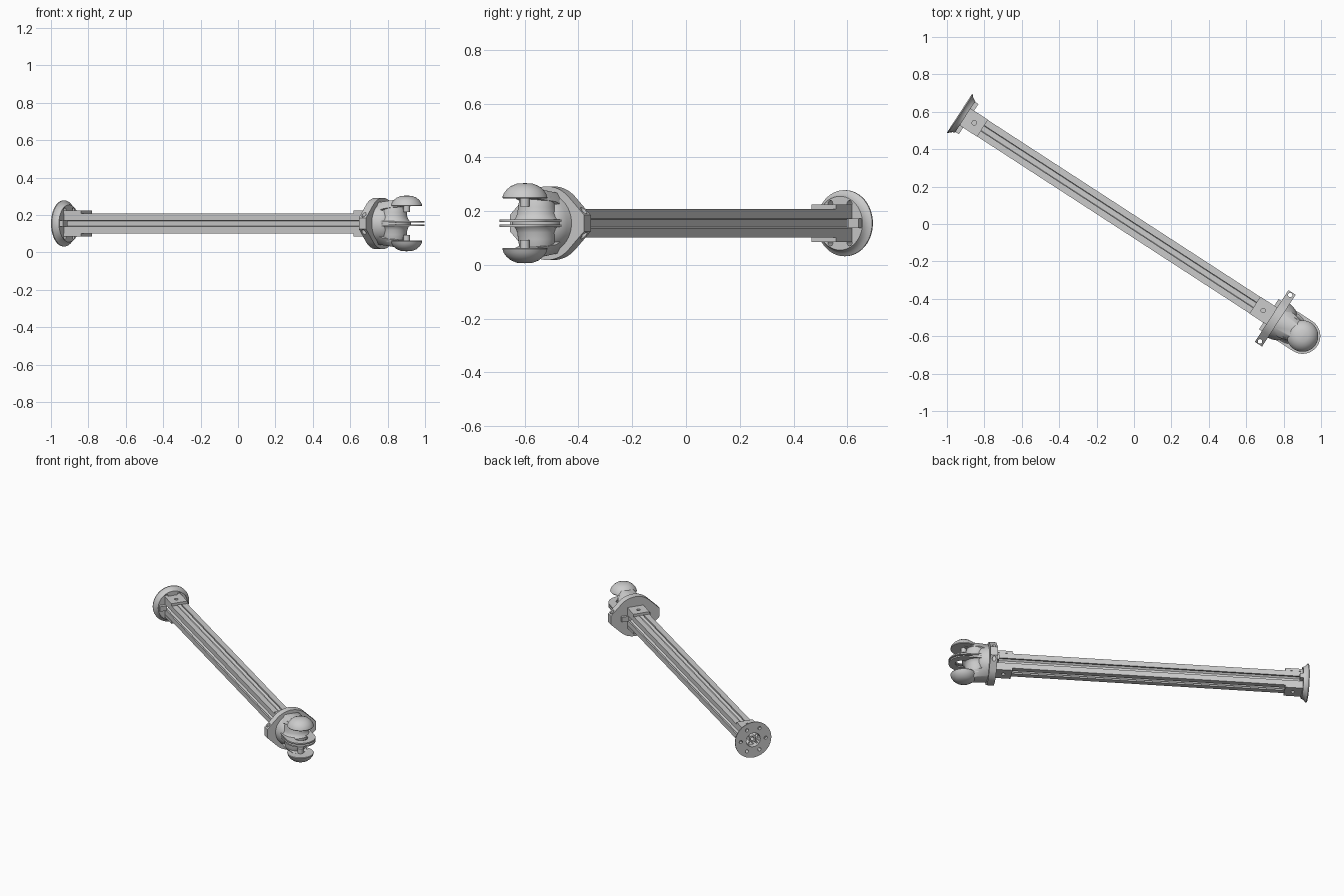
import bpy, bmesh
from math import sin, cos, pi, radians
from mathutils import Matrix, Vector

if "Cube" in bpy.data.objects:
    bpy.data.objects.remove(bpy.data.objects["Cube"])

grey = bpy.data.materials.new("light grey plastic")
grey.use_nodes = True
grey.diffuse_color = (0.6, 0.6, 0.6, 1)
grey.node_tree.nodes["Principled BSDF"].inputs["Base Color"].default_value = (0.6, 0.6, 0.6, 1)

# Arm frame: x runs along the arm, y across it, z up
FRAME = Matrix.Translation((-0.933, 0.592, 0.155)) @ Matrix.Rotation(radians(-33), 4, "Z")
LENGTH = 2.03
HALF = 0.0525


def finish(name, bm, cutters=()):
    bmesh.ops.remove_doubles(bm, verts=bm.verts, dist=1e-5)
    bmesh.ops.recalc_face_normals(bm, faces=bm.faces)
    mesh = bpy.data.meshes.new(name)
    bm.to_mesh(mesh)
    bm.free()
    ob = bpy.data.objects.new(name, mesh)
    bpy.context.collection.objects.link(ob)
    if cutters:
        for c in cutters:
            mod = ob.modifiers.new("hole", "BOOLEAN")
            mod.operation, mod.solver, mod.object = "DIFFERENCE", "EXACT", c
        bpy.context.view_layer.update()
        deps = bpy.context.evaluated_depsgraph_get()
        cut = bpy.data.meshes.new_from_object(ob.evaluated_get(deps))
        ob.modifiers.clear()
        ob.data = cut
        for c in cutters:
            bpy.data.objects.remove(c)
    ob.data.materials.clear()
    ob.data.materials.append(grey)
    return ob


def place(axis, a, b, h):
    """Map flat coordinates and a height along the axis to a point."""
    return (h, a, b) if axis == "x" else (a, b, h)


def prism(name, pts, h0, h1, axis="z", cutters=()):
    bm = bmesh.new()
    face = bm.faces.new([bm.verts.new(place(axis, a, b, h0)) for a, b in pts])
    out = bmesh.ops.extrude_face_region(bm, geom=[face])
    move = [v for v in out["geom"] if isinstance(v, bmesh.types.BMVert)]
    bmesh.ops.translate(bm, verts=move, vec=Vector(place(axis, 0, 0, h1 - h0)))
    return finish(name, bm, cutters)


def circle(r, n=24, cx=0, cy=0):
    return [(cx + r * cos(2 * pi * i / n), cy + r * sin(2 * pi * i / n)) for i in range(n)]


def rect(a0, a1, b0, b1):
    return [(a0, b0), (a1, b0), (a1, b1), (a0, b1)]


def lathe(name, profile, axis="x", cx=0, cutters=(), n=48):
    """Spin (radius, height) points around the axis."""
    bm = bmesh.new()
    rings = []
    for r, h in profile:
        rings.append([bm.verts.new(place(axis, a + (cx if axis == "z" else 0), b, h))
                      for a, b in circle(max(r, 0.0001), n)])
    for lo, hi in zip(rings, rings[1:]):
        for i in range(n):
            j = (i + 1) % n
            bm.faces.new((lo[i], lo[j], hi[j], hi[i]))
    bm.faces.new(rings[0])
    bm.faces.new(rings[-1])
    return finish(name, bm, cutters)


parts = []

# Slotted square beam: one quarter of the section, turned four times
quarter = [(HALF, -HALF), (HALF, -0.017), (0.042, -0.017), (0.042, -0.03), (0.036, -0.03),
           (0.02, -0.014), (0.02, 0.014), (0.036, 0.03), (0.042, 0.03), (0.042, 0.017), (HALF, 0.017)]
section = []
for k in range(4):
    c, s = round(cos(k * pi / 2)), round(sin(k * pi / 2))
    section += [(a * c - b * s, a * s + b * c) for a, b in quarter]
bore = prism("bore_cutter", circle(0.012, 16), -0.1, 0.15, "x")
parts.append(prism("slotted_beam", section, 0.015, LENGTH - 0.015, "x", [bore]))

# End brackets: flared flange, two clamp plates and two side keys each
for end, origin, way in (("base", 0, 1), ("head", LENGTH, -1)):
    def along(u):
        return origin + way * u
    holes = [prism("hole_cutter", circle(0.048), along(-0.1), along(0.1), "x")]
    holes += [prism("hole_cutter", circle(0.011, 12, a, b), along(-0.1), along(0.1), "x")
              for a, b in circle(0.085, 6)]
    flare = [(0.06, 0), (0.123, 0), (0.123, 0.006), (0.112, 0.014), (0.104, 0.026),
             (0.1, 0.036), (0.06, 0.036)]
    parts.append(lathe(end + "_flange", [(r, along(u)) for r, u in flare], cutters=holes))
    for side, s in (("upper", 1), ("lower", -1)):
        bolt = prism("bolt_cutter", circle(0.012, 16, along(0.094)), -0.2, 0.2)
        parts.append(prism(f"{end}_{side}_clamp_plate",
                           rect(along(0.02), along(0.147), -0.054, 0.054),
                           s * HALF, s * 0.07, cutters=[bolt]))
    for side, s in (("left", 1), ("right", -1)):
        parts.append(prism(f"{end}_{side}_key", rect(s * 0.05, s * 0.096, -0.017, 0.017),
                           along(0.02), along(0.058), "x"))

# Round collar drawn out into two pierced ears
arc = [radians(46 + 88 * i / 20) for i in range(21)]
upper = [(0.165, 0.03)] + [(0.137 * cos(t), 0.137 * sin(t)) for t in arc] + [(-0.165, 0.03)]
collar = upper + [(-a, -b) for a, b in upper]
ears = [prism("ear_cutter", circle(0.012, 16, 2.012, s * 0.148), -0.1, 0.1) for s in (1, -1)]
parts.append(prism("eared_collar", collar, 1.99, 2.036, "x", ears))

# Barrel neck and waisted column of the head
parts.append(lathe("barrel_neck", [(0.11, 2.03), (0.104, 2.06), (0.094, 2.085), (0.075, 2.105),
                                   (0.045, 2.12), (0, 2.125)]))
waist = [(0.092, 0.008), (0.08, 0.018), (0.073, 0.035), (0.07, 0.06), (0.066, 0.085), (0.06, 0.1)]
profile = [(r, -h) for r, h in reversed(waist)] + waist
parts.append(lathe("waisted_column", profile, "z", 2.105))

# Upper and lower jaws: domed cap, linking arm, pin and thin middle plate
TIP = 2.187
dome = [(0, 0.149), (0.03, 0.147), (0.052, 0.138), (0.068, 0.125), (0.079, 0.11), (0.084, 0.096),
        (0.082, 0.092), (0.06, 0.092), (0, 0.096)]
plate = [(2.03, -0.095)] + [(TIP + 0.095 * sin(pi * i / 24), -0.095 * cos(pi * i / 24))
                            for i in range(25)] + [(2.03, 0.095)]
for side, s in (("upper", 1), ("lower", -1)):
    parts.append(lathe(side + "_jaw_cap", [(r, s * h) for r, h in dome], "z", TIP))
    parts.append(lathe(side + "_jaw_pin", [(0, s * 0.062), (0.018, s * 0.062),
                                           (0.018, s * 0.096), (0, s * 0.096)], "z", TIP, n=16))
    eye = prism("eye_cutter", circle(0.042, 32, TIP + 0.012), -0.1, 0.1)
    parts.append(prism(side + "_middle_plate", plate, s * 0.005, s * 0.014, cutters=[eye]))
    # The arm tapers from the collar into the cap
    bm = bmesh.new()
    for u, w, lo, hi in ((2.03, 0.075, 0.06, 0.112), (2.09, 0.075, 0.08, 0.118),
                         (2.13, 0.062, 0.092, 0.125), (TIP, 0.045, 0.093, 0.134)):
        for v, h in ((w, lo), (-w, lo), (w * 0.6, hi), (-w * 0.6, hi)):
            bm.verts.new((u, v, s * h))
    bmesh.ops.convex_hull(bm, input=bm.verts)
    parts.append(finish(side + "_jaw_arm", bm))

# Set every part in the arm frame and smooth the round ones
bpy.ops.object.select_all(action="DESELECT")
for ob in parts:
    ob.matrix_world = FRAME
    ob.select_set(True)
bpy.context.view_layer.objects.active = parts[0]
bpy.ops.object.shade_smooth_by_angle(angle=radians(32))
